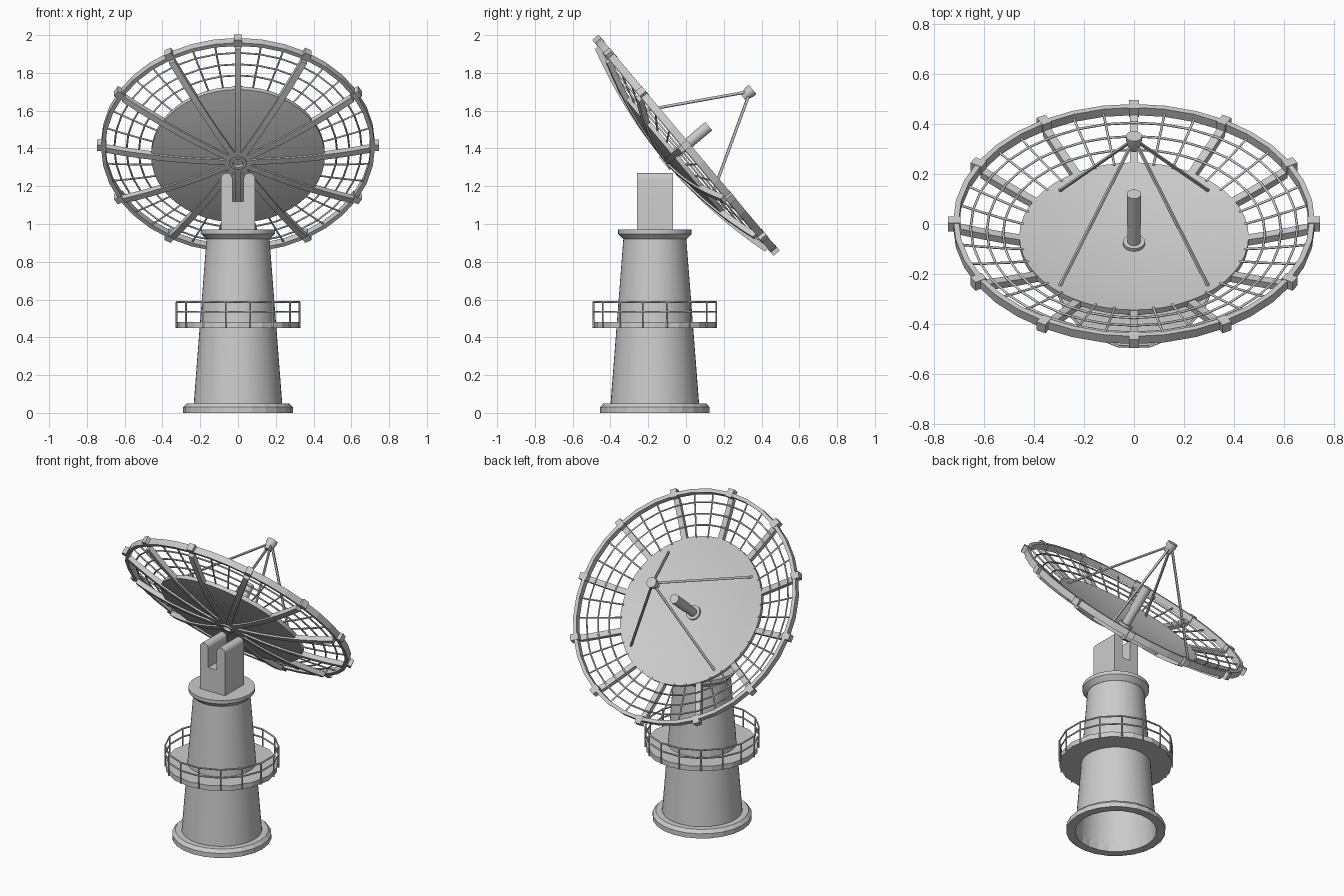
import bpy, bmesh, math
from math import sin, cos, pi
from mathutils import Matrix, Vector

if "Cube" in bpy.data.objects:
    bpy.data.objects.remove(bpy.data.objects["Cube"])

grey = bpy.data.materials.new("light_grey_metal")
grey.use_nodes = True
colour = (0.6, 0.6, 0.6, 1)
grey.diffuse_color = colour
grey.node_tree.nodes["Principled BSDF"].inputs["Base Color"].default_value = colour

TOWER = Matrix.Translation((0, -0.165, 0))
DISH = Matrix.Translation((0, 0, 1.417)) @ Matrix.Rotation(math.radians(-50), 4, 'X')


def add(name, mesh, place, smooth=None):
    ob = bpy.data.objects.new(name, mesh)
    bpy.context.collection.objects.link(ob)
    mesh.materials.clear()
    mesh.materials.append(grey)
    ob.matrix_world = place
    if smooth:
        bpy.ops.object.select_all(action='DESELECT')
        ob.select_set(True)
        bpy.context.view_layer.objects.active = ob
        bpy.ops.object.shade_smooth_by_angle(angle=math.radians(smooth))
    return ob


def finish(name, bm, place, smooth=None):
    bmesh.ops.remove_doubles(bm, verts=bm.verts, dist=1e-5)
    bmesh.ops.recalc_face_normals(bm, faces=bm.faces)
    mesh = bpy.data.meshes.new(name)
    bm.to_mesh(mesh)
    bm.free()
    return add(name, mesh, place, smooth)


def lathe(name, profile, place, sides=32, smooth=30, closed=False):
    """Spin an (r, z) profile around the local z axis."""
    bm = bmesh.new()
    vs = [bm.verts.new((r, 0, z)) for r, z in profile]
    edges = [bm.edges.new(p) for p in zip(vs, vs[1:])]
    if closed:
        edges.append(bm.edges.new((vs[-1], vs[0])))
    bmesh.ops.spin(bm, geom=vs + edges, cent=(0, 0, 0), axis=(0, 0, 1),
                   angle=2 * pi, steps=sides, use_merge=True)
    return finish(name, bm, place, smooth)


def prism(bm, outline, half_width, turn=Matrix()):
    """Extrude an (x, z) outline along y."""
    face = bm.faces.new([bm.verts.new(turn @ Vector((x, -half_width, z))) for x, z in outline])
    out = bmesh.ops.extrude_face_region(bm, geom=[face], use_keep_orig=True)
    moved = [g for g in out['geom'] if isinstance(g, bmesh.types.BMVert)]
    shift = turn.to_3x3() @ Vector((0, 2 * half_width, 0))
    bmesh.ops.translate(bm, verts=moved, vec=shift)


def rods(name, paths, radius, place, cyclic=False, smooth=None):
    """Thin round bars along a list of point paths."""
    cu = bpy.data.curves.new(name, 'CURVE')
    cu.dimensions = '3D'
    cu.bevel_depth = radius
    cu.bevel_resolution = 1
    cu.use_fill_caps = True
    for path in paths:
        sp = cu.splines.new('POLY')
        sp.points.add(len(path) - 1)
        for pt, co in zip(sp.points, path):
            pt.co = (*co, 1)
        sp.use_cyclic_u = cyclic
    tmp = bpy.data.objects.new(name + "_path", cu)
    bpy.context.collection.objects.link(tmp)
    mesh = bpy.data.meshes.new_from_object(tmp.evaluated_get(bpy.context.evaluated_depsgraph_get()))
    bpy.data.objects.remove(tmp)
    return add(name, mesh, place, smooth)


def polar(r, a, z):
    return (r * cos(a), r * sin(a), z)


def circle(r, z, n, start=0.0):
    return [polar(r, start + 2 * pi * i / n, z) for i in range(n)]


def bowl(r):
    return 0.204 * r * r - 0.107


# Tower, hollow and open underneath
lathe("base_ring", [(0.238, 0), (0.29, 0), (0.29, 0.03), (0.272, 0.05), (0.234, 0.05)],
      TOWER, 24, None, True)
lathe("tower_shell", [(0.238, 0), (0.166, 0.93)], TOWER, 48)
lathe("top_collar", [(0, 0.92), (0.168, 0.92), (0.195, 0.948), (0.195, 0.97), (0, 0.97)], TOWER)

# Balcony with railing
lathe("balcony_floor", [(0.19, 0.45), (0.33, 0.45), (0.33, 0.482), (0.19, 0.482)],
      TOWER, 16, None, True)
POSTS = 16
rods("railing_bars", [circle(0.331, z, POSTS, pi / POSTS) for z in (0.535, 0.587)],
     0.005, TOWER, cyclic=True)
rods("railing_posts", [[(x, y, 0.452), (x, y, 0.587)]
                       for x, y, _ in circle(0.331, 0, POSTS, pi / POSTS)], 0.005, TOWER)

# Forked mount with two rounded prongs
prong = [(0.06 + 0.03 * cos(a), 1.24 + 0.03 * sin(a)) for a in [pi * i / 10 for i in range(11)]]
half = [(0.09, 0.97)] + prong + [(0.03, 1.12)]
outline = half + [(-x, z) for x, z in reversed(half)]
bm = bmesh.new()
prism(bm, outline, 0.095)
finish("fork_mount", bm, TOWER, 30)

# Solid inner reflector
steps = [0.46 * i / 8 for i in range(9)]
lathe("inner_reflector", [(r, bowl(r)) for r in steps]
      + [(r, bowl(r) - 0.025) for r in reversed(steps)], DISH, 48)

# Outer rim
lathe("outer_rim", [(0.703, -0.02), (0.725, -0.02), (0.725, 0.02), (0.703, 0.02)],
      DISH, 36, None, True)

# Twelve curved ribs with square end blocks
radii = [0.04 + 0.66 * i / 8 for i in range(9)]
rib = [(r, bowl(r) - 0.004) for r in radii] + [(r, bowl(r) - 0.035) for r in reversed(radii)]
block = [(0.695, -0.022), (0.746, -0.022), (0.746, 0.022), (0.695, 0.022)]
bm = bmesh.new()
for i in range(12):
    turn = Matrix.Rotation(2 * pi * i / 12, 4, 'Z')
    prism(bm, rib, 0.017, turn)
    prism(bm, block, 0.02, turn)
finish("ribs", bm, DISH)

# Open wire mesh between reflector and rim
rods("mesh_rings", [circle(r, bowl(r), 36) for r in (0.525, 0.59, 0.655)], 0.005, DISH, cyclic=True)
rods("mesh_spokes", [[polar(r, 2 * pi * i / 36, bowl(r)) for r in (0.45, 0.54, 0.63, 0.71)]
                     for i in range(36) if i % 3], 0.005, DISH)

# Rear hub, with a recessed bore
lathe("rear_hub", [(0.045, -0.11), (0.045, -0.15), (0.027, -0.15), (0.027, -0.125), (0, -0.125)],
      DISH, 24)

# Central feed horn
lathe("feed_horn", [(0.044, -0.108), (0.044, -0.092), (0.026, -0.092), (0.026, 0), (0.029, 0),
                    (0.029, 0.157), (0, 0.157)], DISH, 24)

# Secondary receiver on four struts
lathe("receiver", [(0, 0.395), (0.022, 0.395), (0.032, 0.44), (0.032, 0.46), (0, 0.46)], DISH, 20)
foot = 0.425
rods("struts", [[polar(foot, a, bowl(foot) - 0.01), polar(0.015, a, 0.425)]
                for a in [pi / 4 + pi / 2 * i for i in range(4)]], 0.008, DISH, smooth=60)
